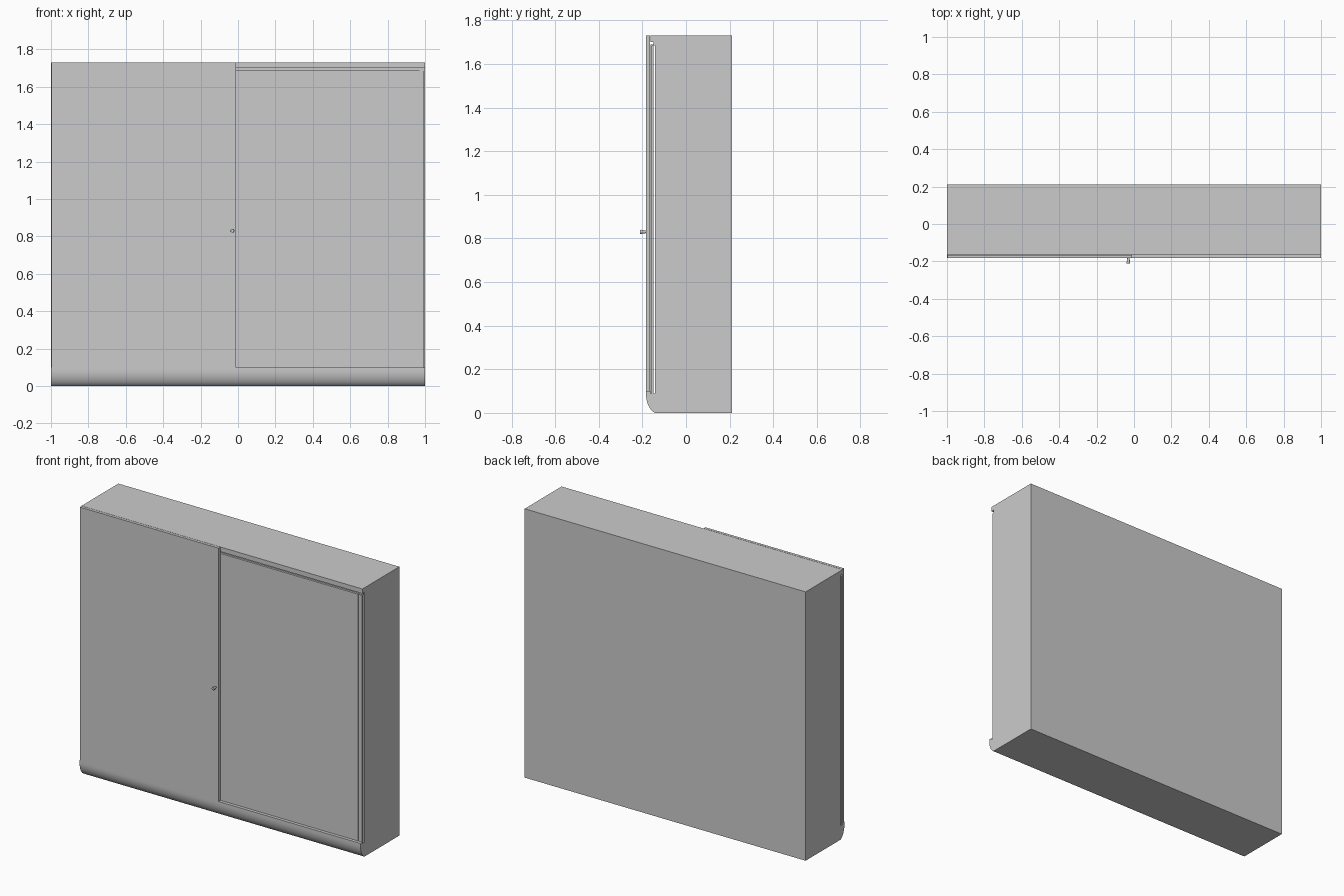
import bpy, bmesh, math

if "Cube" in bpy.data.objects:
    bpy.data.objects.remove(bpy.data.objects["Cube"])


def box(name, x, y, z):
    """Box from (min, max) pairs."""
    bm = bmesh.new()
    bmesh.ops.create_cube(bm, size=1)
    for v in bm.verts:
        v.co = [r[0] if c < 0 else r[1] for c, r in zip(v.co, (x, y, z))]
    return finish(name, bm)


def finish(name, bm):
    bmesh.ops.recalc_face_normals(bm, faces=bm.faces)
    me = bpy.data.meshes.new(name)
    bm.to_mesh(me)
    bm.free()
    ob = bpy.data.objects.new(name, me)
    bpy.context.collection.objects.link(ob)
    return ob


def smooth(ob):
    bpy.ops.object.select_all(action='DESELECT')
    ob.select_set(True)
    bpy.context.view_layer.objects.active = ob
    bpy.ops.object.shade_smooth_by_angle(angle=math.radians(30))


# Cabinet carcass
box("carcass", (-1, 1), (-0.142, 0.212), (0, 1.73))

# Upper sliding rail
box("top_rail", (-1, 1), (-0.163, -0.142), (1.70, 1.73))
box("top_rail_guide", (-0.995, 0.995), (-0.150, -0.142), (1.685, 1.70))

# Front sliding door and rear sliding door
box("left_door", (-0.998, -0.01), (-0.183, -0.165), (0.10, 1.73))
box("right_door", (-0.03, 0.97), (-0.163, -0.150), (0.09, 1.688))

# Narrow jambs at the outer ends of the rear track
for s, label in ((-1, "left"), (1, "right")):
    box(label + "_jamb", tuple(sorted((s * 0.97, s * 0.995))),
        (-0.158, -0.150), (0.09, 1.685))

# Curved plinth carrying the doors
profile = [(-0.142, 0.09), (-0.163, 0.09), (-0.163, 0.10), (-0.183, 0.10)]
end = math.asin(0.085 / 0.09)
for i in range(13):
    a = end * i / 12
    profile.append((-0.123 - 0.06 * math.cos(a), 0.085 - 0.09 * math.sin(a)))
bm = bmesh.new()
face = bm.faces.new([bm.verts.new((-1, y, z)) for y, z in profile])
ext = bmesh.ops.extrude_face_region(bm, geom=[face])
bmesh.ops.translate(bm, vec=(2, 0, 0),
                    verts=[g for g in ext["geom"] if isinstance(g, bmesh.types.BMVert)])
smooth(finish("curved_plinth", bm))

# Door knob, turned around the y axis
rings = [(-0.182, 0.006), (-0.200, 0.008), (-0.204, 0.010), (-0.212, 0.009)]
bm = bmesh.new()
n = 20
loops = [[bm.verts.new((-0.03 + r * math.cos(2 * math.pi * k / n), y,
                        0.83 + r * math.sin(2 * math.pi * k / n)))
          for k in range(n)] for y, r in rings]
for a, b in zip(loops, loops[1:]):
    for k in range(n):
        bm.faces.new((a[k], a[(k + 1) % n], b[(k + 1) % n], b[k]))
bm.faces.new(loops[0])
bm.faces.new(loops[-1])
smooth(finish("door_knob", bm))
